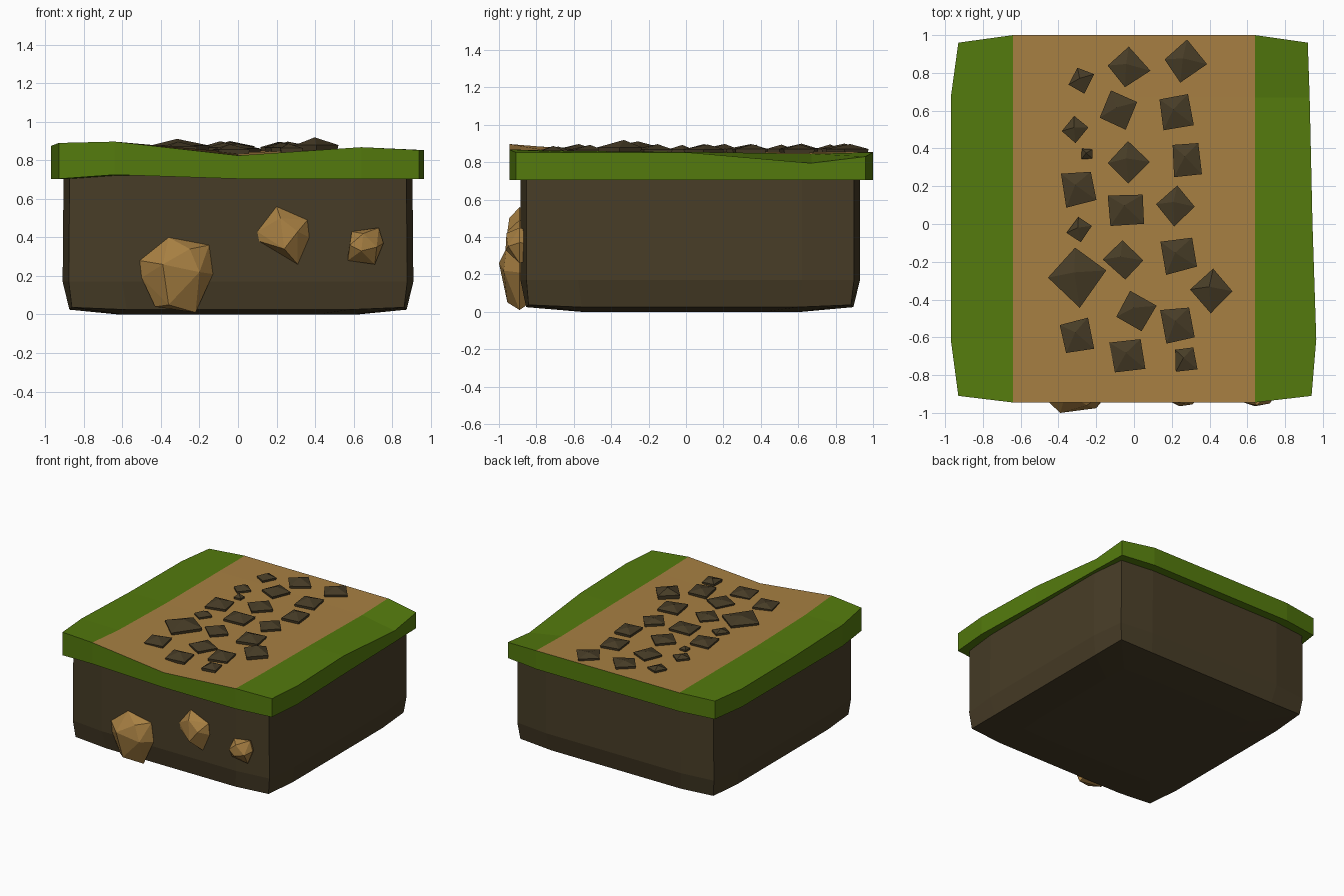
import bpy, bmesh, math, random
from mathutils import Vector

if "Cube" in bpy.data.objects:
    bpy.data.objects.remove(bpy.data.objects["Cube"])
random.seed(4)


def material(name, rgb):
    m = bpy.data.materials.new(name)
    m.diffuse_color = (*rgb, 1)
    m.use_nodes = True
    m.node_tree.nodes["Principled BSDF"].inputs["Base Color"].default_value = m.diffuse_color
    return m


GREEN = material("grass green", (0.088, 0.195, 0.004))
TAN = material("sandy tan", (0.39, 0.215, 0.055))
DARK = material("dark soil", (0.064, 0.046, 0.02))


def finish(bm, name, *mats):
    bmesh.ops.recalc_face_normals(bm, faces=bm.faces[:])
    me = bpy.data.meshes.new(name)
    bm.to_mesh(me)
    bm.free()
    for m in mats:
        me.materials.append(m)
    ob = bpy.data.objects.new(name, me)
    bpy.context.collection.objects.link(ob)
    return ob


def hull(name, pts, mat):
    bm = bmesh.new()
    for p in pts:
        bm.verts.new(p)
    res = bmesh.ops.convex_hull(bm, input=bm.verts[:])
    loose = [v for v in bm.verts if not v.link_faces]
    bmesh.ops.delete(bm, geom=loose, context='VERTS')
    return finish(bm, name, mat)


# Soil block: loft of twelve-point rings, tapering in at the base
def soil_ring(bm, hx, y0, y1, z, inset, corner_lift=0.0):
    cy, hy = (y0 + y1) / 2, (y1 - y0) / 2
    quarter = [(1, -0.66, 0), (1, 0.66, 0), (1, 1, 1)]
    verts = []
    for k in range(4):
        c, s = round(math.cos(k * math.pi / 2)), round(math.sin(k * math.pi / 2))
        for u, v, corner in quarter:
            x, y = u * c - v * s, u * s + v * c
            f = 1 - inset * corner
            verts.append(bm.verts.new((x * f * hx, cy + y * f * hy, z + corner_lift * corner)))
    return verts


bm = bmesh.new()
rings = [soil_ring(bm, 0.62, -0.56, 0.62, 0.0, 0.02),
         soil_ring(bm, 0.875, -0.855, 0.895, 0.025, 0.015, 0.012),
         soil_ring(bm, 0.91, -0.885, 0.93, 0.17, 0.035),
         soil_ring(bm, 0.905, -0.885, 0.93, 0.74, 0.035)]
for a, b in zip(rings, rings[1:]):
    for i in range(12):
        j = (i + 1) % 12
        bm.faces.new((a[i], a[j], b[j], b[i]))
bm.faces.new(rings[0])
bm.faces.new(rings[-1])
finish(bm, "soil_block", DARK)

# Turf slab: wavy 5 x 5 top with a sandy path down the middle
XS = [-0.97, -0.64, 0, 0.64, 0.96]
YS = [-0.945, -0.61, 0, 0.67, 1.0]
LEFT = [-0.93, -0.97, -0.97, -0.97, -0.93]
RIGHT = [0.94, 0.965, 0.945, 0.93, 0.92]
HEIGHT = [[0.89, 0.897, 0.825, 0.868, 0.853],
          [0.875, 0.87, 0.84, 0.86, 0.853],
          [0.855, 0.855, 0.85, 0.855, 0.853],
          [0.85, 0.855, 0.855, 0.845, 0.795],
          [0.85, 0.855, 0.855, 0.853, 0.83]]


def ground(x, y):
    i = max(k for k in range(4) if XS[k] <= x)
    j = max(k for k in range(4) if YS[k] <= y)
    u = (x - XS[i]) / (XS[i + 1] - XS[i])
    v = (y - YS[j]) / (YS[j + 1] - YS[j])
    low = HEIGHT[j][i] * (1 - u) + HEIGHT[j][i + 1] * u
    high = HEIGHT[j + 1][i] * (1 - u) + HEIGHT[j + 1][i + 1] * u
    return low * (1 - v) + high * v


bm = bmesh.new()
top, bot = [], []
for j in range(5):
    xs = [LEFT[j]] + XS[1:4] + [RIGHT[j]]
    tr, br = [], []
    for i in range(5):
        y = YS[j]
        if i in (0, 4):
            y = {0: -0.91, 4: 0.96}.get(j, y)
        tr.append(bm.verts.new((xs[i], y, HEIGHT[j][i])))
        br.append(bm.verts.new((xs[i], y, 0.725 if i == 1 and j == 0 else 0.704)))
    top.append(tr)
    bot.append(br)
for j in range(4):
    for i in range(4):
        for g in (top, bot):
            f = bm.faces.new((g[j][i], g[j][i + 1], g[j + 1][i + 1], g[j + 1][i]))
            f.material_index = 1 if g is top and i in (1, 2) else 0
rim = [(0, i) for i in range(4)] + [(j, 4) for j in range(4)]
rim += [(4, i) for i in range(4, 0, -1)] + [(j, 0) for j in range(4, 0, -1)]
for (a, b), (c, d) in zip(rim, rim[1:] + rim[:1]):
    bm.faces.new((bot[a][b], bot[c][d], top[c][d], top[a][b]))
finish(bm, "turf_slab", GREEN, TAN)

# Path stones: x, y, radius, angle of first corner
STONES = [(-.28, .76, .075, 110), (-.03, .83, .115, 85), (.27, .86, .115, 80), (-.08, .60, .115, 20),
          (.22, .59, .115, 50), (-.31, .50, .075, 95), (-.25, .37, .04, 45), (-.03, .33, .115, 92),
          (.28, .34, .115, 50), (-.30, .19, .115, 55), (-.04, .08, .12, 48), (.22, .10, .11, 88),
          (-.29, -.03, .072, 100), (-.06, -.19, .112, 95), (.23, -.17, .12, 55), (-.30, -.28, .16, 98),
          (.41, -.35, .12, 92), (.01, -.46, .112, 100), (.23, -.53, .115, 55), (-.30, -.59, .11, 55),
          (-.03, -.70, .12, 48), (.27, -.72, .08, 50)]
for n, (x, y, r, ang) in enumerate(STONES):
    z = ground(x, y)
    rise = 0.04 + 0.3 * max(0, r - 0.1) + (0.02 if n == 16 else 0)
    pts = [(x - 0.1 * r, y + 0.15 * r, z + rise)]
    for k in range(4):
        a = math.radians(ang + 90 * k + random.uniform(-7, 7))
        q = r * random.uniform(0.92, 1.04)
        c, s = math.cos(a), math.sin(a)
        pts.append((x + q * c, y + q * s, z + rise * 0.4))
        pts.append((x + 0.9 * q * c, y + 0.9 * q * s, z - 0.03))
    hull("path_stone", pts, DARK)

# Boulders set in the front wall: outline points (x, z) plus forward points (x, y, z)
BOULDERS = [
    ([(-.51, .28), (-.36, .40), (-.15, .36), (-.13, .21), (-.22, .01), (-.43, .04), (-.50, .19)],
     [(-.39, -1.0, .26), (-.20, -.975, .22), (-.36, -.955, .05), (-.25, -.96, .34)]),
    ([(.10, .43), (.20, .56), (.36, .49), (.37, .40), (.31, .26), (.11, .38)],
     [(.24, -.965, .34), (.22, -.945, .50), (.31, -.955, .43)]),
    ([(.57, .30), (.59, .43), (.73, .45), (.755, .37), (.71, .26), (.57, .28)],
     [(.64, -.965, .33), (.65, -.96, .42), (.72, -.95, .35), (.58, -.945, .36)])]
for outline, forward in BOULDERS:
    mx = sum(p[0] for p in outline) / len(outline)
    mz = sum(p[1] for p in outline) / len(outline)
    pts = [(x, -0.89, z) for x, z in outline] + forward
    pts += [(mx + (x - mx) * 0.7, -0.8, mz + (z - mz) * 0.7) for x, z in outline]
    hull("wall_boulder", pts, TAN)
